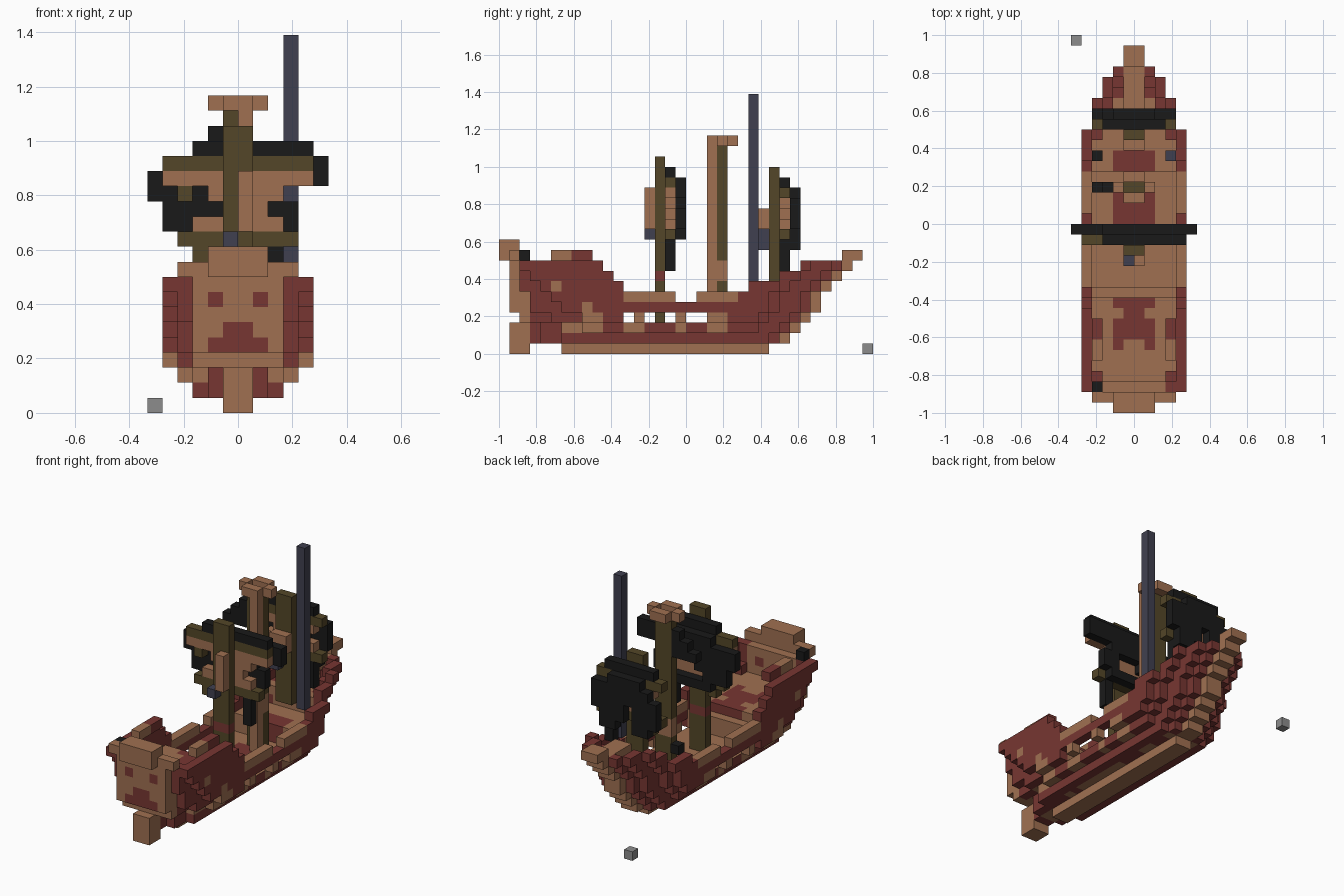
import bpy, bmesh
from mathutils import Vector

cube = bpy.data.objects.get("Cube")
if cube:
    bpy.data.objects.remove(cube)

V = 1 / 18  # edge of one block
COLOURS = {
    "red_wood": (.185, .037, .032), "tan_wood": (.35, .163, .083),
    "black_cloth": (.01, .01, .01), "olive_wood": (.087, .061, .021),
    "blue_grey": (.051, .051, .08), "stone_grey": (.265, .265, .265),
}
MATS = []
for label, rgb in COLOURS.items():
    m = bpy.data.materials.new(label)
    m.use_nodes = True
    m.diffuse_color = (*rgb, 1)
    m.node_tree.nodes["Principled BSDF"].inputs["Base Color"].default_value = (*rgb, 1)
    MATS.append(m)
RED, TAN, BLACK, OLIVE, BLUE, GREY = range(6)


def block_mesh(name, cells, tops={}):
    """Skin a set of coloured blocks; tops recolours chosen upper faces."""
    bm = bmesh.new()
    verts = {}

    def vert(p):
        key = tuple(round(c) for c in p)
        if key not in verts:
            verts[key] = bm.verts.new(Vector(key) * V)
        return verts[key]

    for cell, colour in cells.items():
        for axis in range(3):
            for side in (0, 1):
                n = list(cell)
                n[axis] += 2 * side - 1
                if tuple(n) in cells:
                    continue
                u, w = Vector((0, 0, 0)), Vector((0, 0, 0))
                u[(axis + 1) % 3] = w[(axis + 2) % 3] = 1
                o = Vector(cell)
                o[axis] += side
                loop = [o, o + u, o + u + w, o + w]
                if not side:
                    loop.reverse()
                face = bm.faces.new([vert(p) for p in loop])
                is_top = axis == 2 and side == 1
                face.material_index = tops.get(cell, colour) if is_top else colour
    mesh = bpy.data.meshes.new(name)
    bm.to_mesh(mesh)
    bm.free()
    for m in MATS:
        mesh.materials.append(m)
    ob = bpy.data.objects.new(name, mesh)
    bpy.context.collection.objects.link(ob)


def fill(cells, colour, xs, ys, zs):
    for x in range(*xs):
        for y in range(*ys):
            for z in range(*zs):
                cells[x, y, z] = colour


def box(name, colour, xs, ys, zs, band=None):
    """A block post; band = (colour, bottom, top) repaints part of it."""
    cells = {}
    fill(cells, colour, xs, ys, zs)
    if band:
        fill(cells, band[0], xs, ys, band[1:])
    block_mesh(name, cells)


# Hull shape: stem and stern limits per layer, taper and sheer along the length
STEM = [8, 10, 11, 12, 13, 13, 14, 15, 16, 16]
STERN = [-12, -15, -15, -16, -17, -17, -17, -17, -17, -17]
WIDTH = [1, 3, 4, 5, 5, 5, 5, 5, 5, 4]
BOW_TAPER = [1, 2, 3, 3, 4]
SHEER = [(-16, 10), (-13, 9), (-9, 10), (-8, 9), (-7, 8), (-6, 7), (-1, 6),
         (1, 5), (6, 6), (9, 7), (11, 8), (99, 9)]
DECK = [(-7, 6), (-6, 5), (5, 3), (9, 5), (99, 7)]
PORTS = (-6, -4, -3, -2, 0, 1)


def step(table, y):
    return next(v for limit, v in table if y < limit)


def half_width(y, z):
    if not STERN[z] <= y < STEM[z]:
        return 0
    w = WIDTH[z] if y < 9 else min(WIDTH[z], 4)
    front, back = STEM[z] - 1 - y, y - STERN[z]
    if front < len(BOW_TAPER):
        w = min(w, BOW_TAPER[front])
    if z < 3:  # narrow run under the stern
        return min(w, 1 + (back + 1) // 2)
    if back == 0 and z < 9:
        return min(w, 3)
    return min(w, 3 + (2 * back + 2) // (2 + max(0, 8 - z)))


def hull_colour(a, y, z, w):
    outer = a == w - 1
    if z == 0 or (a == 0 and y >= STEM[z] - 2):
        return TAN
    if y <= -16:  # transom pattern
        if z == 9 or (z == 8 and a < 3) or (z == 7 and a in (0, 2)):
            return TAN
        return TAN if (z == 6 and a < 3) or (z == 5 and a in (1, 2)) or z == 3 \
            or (z == 4 and outer) else RED
    if z < step(DECK, y) and not outer:
        stern_hatch = -12 <= y < -7 and (a, y) not in ((0, -12), (1, -9))
        hatch = a < 2 and (stern_hatch or 0 <= y < 3 or 5 <= y < 7)
        return RED if hatch else TAN
    if not outer:
        return TAN
    if z == 5 and -6 <= y < 5:  # waist rail
        return TAN
    if z == 9 and y < -11:
        return TAN
    if z in (2, 3) and (-10 <= y < -8 or -6 <= y < -4 or 2 <= y < 4 or y == -1):
        return TAN
    if (y, z) in ((-13, 6), (-10, 4), (-12, 2), (-11, 2)):
        return TAN
    return RED


hull, floor = {}, {}
for z in range(10):
    for y in range(-17, 16):
        w = half_width(y, z)
        if z >= step(SHEER, y):
            continue
        for x in range(-w, w):
            a = x if x >= 0 else -1 - x
            wall = a == w - 1 or y <= -16 or y >= 14
            if z >= step(DECK, y) and not wall:
                continue
            if z == 3 and y in PORTS and a == w - 1:
                continue
            hull[x, y, z] = hull_colour(a, y, z, w)
            if z == step(DECK, y) - 1 and a < 4:  # planked edges of the deck
                if a > 1 and y < 9:
                    floor[x, y, z] = TAN
block_mesh("hull", hull, floor)

# Stern fittings and bowsprit
stern = {}
fill(stern, TAN, (-2, 2), (-18, -17), (9, 11))
fill(stern, TAN, (-2, 2), (-17, -16), (10, 11))
block_mesh("stern_panel", stern)
box("rudder", TAN, (-1, 1), (-17, -15), (0, 3))
box("stern_lantern", BLACK, (-4, -3), (-16, -15), (9, 10))
sprit = {}
fill(sprit, TAN, (-1, 1), (11, 16), (8, 9))
fill(sprit, TAN, (-1, 1), (15, 17), (9, 10))
block_mesh("bowsprit", sprit)

# Masts
box("aft_mast", OLIVE, (-1, 1), (-3, -2), (3, 19), (RED, 7, 8))
box("main_mast", OLIVE, (-1, 1), (3, 4), (3, 20), (TAN, 7, 9))
box("main_mast_ladder", TAN, (0, 1), (2, 3), (3, 20))
box("fore_mast", OLIVE, (-1, 1), (8, 9), (6, 18))
box("tall_pole", BLUE, (3, 4), (6, 7), (7, 25))
box("deck_post", BLACK, (-4, -3), (6, 7), (7, 8))

# Ring-shaped lookout
nest = {}
for xs, ys in (((-1, 1), (2, 3)), ((-1, 1), (4, 5)), ((-2, -1), (3, 4)), ((1, 2), (3, 4))):
    fill(nest, TAN, xs, ys, (20, 21))
block_mesh("lookout", nest)

# Pennant beside the main mast
flag = {}
for i in range(3):
    fill(flag, BLACK, (-4 + i, -1), (3, 4), (16 + i, 17 + i))
block_mesh("pennant", flag)


def sail(name, y, rows):
    """Rows of (bottom z, left, right, colour); later rows paint over."""
    cells = {}
    for z, x0, x1, colour in rows:
        fill(cells, colour, (x0, x1), (y, y + 1), (z, z + 1))
    block_mesh(name, cells)


sail("aft_yards", -2, [
    (17, -3, 5, BLACK), (16, -5, 5, OLIVE), (15, -5, 5, TAN), (14, -2, 3, TAN),
    (14, -4, -3, OLIVE), (13, -1, 2, TAN), (12, -3, 3, TAN), (11, -4, 4, OLIVE),
    (10, -3, -2, OLIVE), (10, 2, 3, BLACK), (9, 2, 3, BLACK), (8, 2, 3, BLACK)])
sail("aft_sail", -1, [
    (16, -3, 6, BLACK), (15, -6, 6, BLACK), (14, -6, 3, BLACK), (13, -5, -1, BLACK),
    (13, 2, 4, BLACK), (12, -5, -2, BLACK), (12, 2, 4, BLACK), (11, -3, 3, BLACK)])
sail("fore_yards", 9, [
    (16, -3, 3, BLACK), (15, -4, 4, OLIVE), (14, -3, 3, TAN), (13, -2, 2, TAN),
    (12, -3, 3, TAN), (11, -4, 4, OLIVE), (10, -3, -2, OLIVE), (10, 2, 3, BLACK),
    (9, 2, 3, BLACK), (8, 2, 3, BLACK)])
sail("fore_sail", 10, [
    (15, -2, 2, BLACK), (14, -3, 4, BLACK), (13, -4, 4, BLACK), (12, -4, -1, BLACK),
    (12, 0, 4, BLACK), (11, -4, -1, BLACK), (11, 0, 3, BLACK), (10, -3, -1, BLACK),
    (10, 1, 3, BLACK)])

# Mast trims on the stern-facing side
box("aft_mast_trim", TAN, (0, 1), (-4, -3), (12, 16))
box("aft_mast_foot", BLUE, (-1, 0), (-4, -3), (11, 12))
box("fore_mast_trim", TAN, (-1, 1), (7, 8), (12, 14))
box("fore_mast_foot", BLUE, (-1, 0), (7, 8), (10, 12))

# Loose marker block beside the bow
box("loose_block", GREY, (-6, -5), (17, 18), (0, 1))
